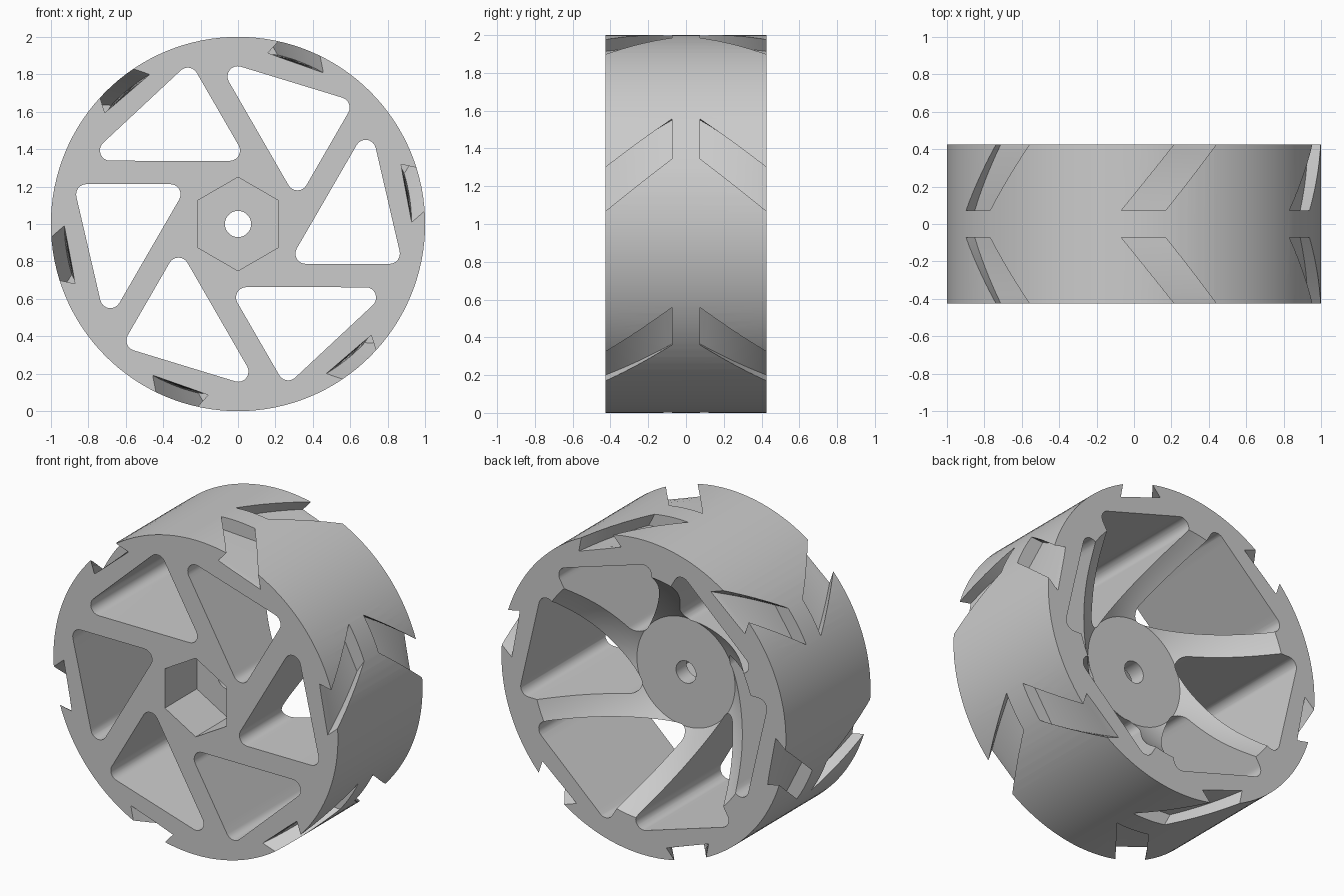
import bpy, bmesh
from math import sin, cos, pi, radians, hypot
from mathutils import Vector

old = bpy.data.objects.get("Cube")
if old:
    bpy.data.objects.remove(old, do_unlink=True)

HALF = 0.425      # half the wheel width
SEGMENTS = 128


def turned(points, angle):
    c, s = cos(angle), sin(angle)
    return [(x * c - z * s, x * s + z * c) for x, z in points]


def polar(r, degrees):
    return Vector((r * cos(radians(degrees)), r * sin(radians(degrees))))


def loft(bm, sections, closed=False):
    """Skin a list of (outline, y) sections; cap the ends unless closed."""
    rings = [[bm.verts.new((x, y, z + 1)) for x, z in outline] for outline, y in sections]
    pairs = list(zip(rings, rings[1:]))
    if closed:
        pairs.append((rings[-1], rings[0]))
    else:
        bm.faces.new(rings[0])
        bm.faces.new(rings[-1])
    for a, b in pairs:
        n = len(a)
        for i in range(n):
            j = (i + 1) % n
            bm.faces.new((a[i], a[j], b[j], b[i]))


def make_object(name, bm):
    bmesh.ops.recalc_face_normals(bm, faces=bm.faces)
    mesh = bpy.data.meshes.new(name)
    bm.to_mesh(mesh)
    bm.free()
    obj = bpy.data.objects.new(name, mesh)
    bpy.context.collection.objects.link(obj)
    return obj


# Wheel body: lathed ring with a dished back that runs from the rim to the hub
hub_r, rim_r, bore_r = 0.345, 0.78, 0.07
profile = [(bore_r, -HALF), (1, -HALF), (1, HALF)]
for i in range(11):
    t = i / 10
    sag = 0.02 * sin(pi * t)
    profile.append((rim_r + (hub_r - rim_r) * t + sag, HALF * (1 - t) - sag))
profile.append((bore_r, 0))


def circle(r):
    return [(r * cos(2 * pi * k / SEGMENTS), r * sin(2 * pi * k / SEGMENTS))
            for k in range(SEGMENTS)]


bm = bmesh.new()
loft(bm, [(circle(r), y) for r, y in profile], closed=True)
wheel = make_object("wheel", bm)

# Rounded triangular window between two spokes
corner_r = 0.055
corners = [((0.362, -0.158), 150, 270), ((0.81, -0.158), 270, 373), ((0.682, 0.395), 373, 510)]
window = []
for (cx, cz), start, end in corners:
    for k in range(9):
        a = radians(start + (end - start) * k / 8)
        window.append((cx + corner_r * cos(a), cz + corner_r * sin(a)))

# Dovetail tread groove section, wider at its floor than at the surface
floor_low, floor_high = polar(0.928, 0.6), polar(0.928, 20.1)
open_low = floor_low.lerp(polar(1, 4), 1.35)
open_high = floor_high.lerp(polar(1, 17.5), 1.35)
groove = [tuple(p) for p in (floor_low, open_low, open_high, floor_high)]
groove_end, twist, steps = 0.073, radians(16.3) / 0.352, 10

# All cutters in one mesh: windows, tread grooves and hexagonal socket
bm = bmesh.new()
for n in range(6):
    a = n * pi / 3
    shape = turned(window, a)
    loft(bm, [(shape, -0.6), (shape, 0.6)])
    for side in (-1, 1):
        sections = []
        for k in range(steps + 1):
            y = groove_end + (HALF + 0.03 - groove_end) * k / steps
            sections.append((turned(groove, a + (HALF - y) * twist), side * y))
        loft(bm, sections)
hexagon = [tuple(polar(0.25, 90 + 60 * k)) for k in range(6)]
loft(bm, [(hexagon, -0.6), (hexagon, -0.105)])
cutter = make_object("cutter", bm)
cutter.hide_render = True

# Cut the wheel and bake the result
cut = wheel.modifiers.new("cut", 'BOOLEAN')
cut.operation = 'DIFFERENCE'
cut.solver = 'EXACT'
cut.object = cutter
bpy.ops.object.select_all(action='DESELECT')
bpy.context.view_layer.objects.active = wheel
wheel.select_set(True)
bpy.ops.object.modifier_apply(modifier=cut.name)
bpy.data.objects.remove(cutter, do_unlink=True)

# Plain grey colour
grey = bpy.data.materials.new("plain grey")
grey.use_nodes = True
colour = (0.6, 0.6, 0.6, 1)
grey.diffuse_color = colour
grey.node_tree.nodes["Principled BSDF"].inputs["Base Color"].default_value = colour
wheel.data.materials.clear()
wheel.data.materials.append(grey)
for face in wheel.data.polygons:
    face.material_index = 0

bpy.ops.object.shade_smooth_by_angle(angle=radians(25))
